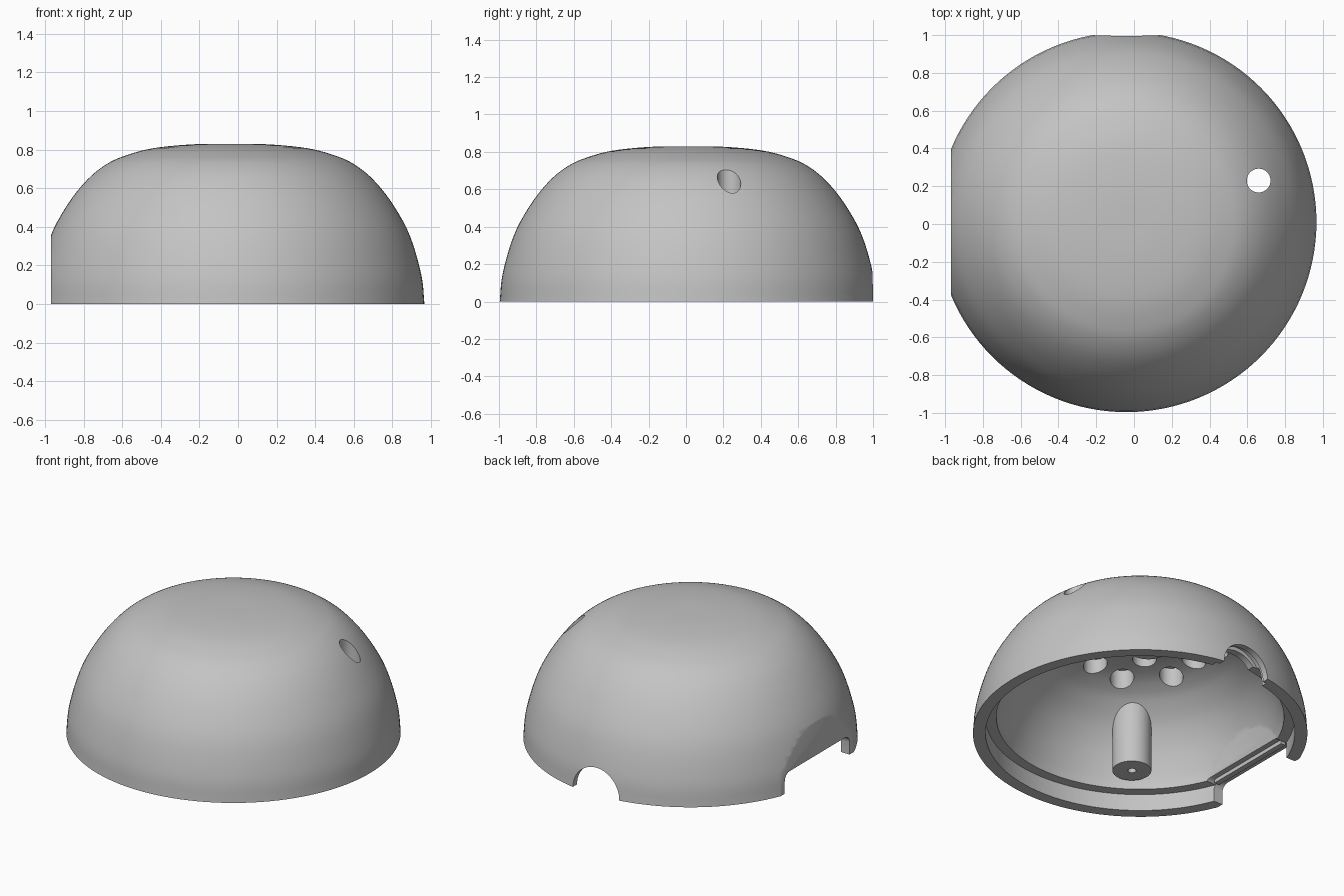
import bpy, bmesh, math
from mathutils import Matrix, Vector

old = bpy.data.objects.get("Cube")
if old:
    bpy.data.objects.remove(old, do_unlink=True)

CX, CY = -0.04, 0.01          # dome axis

grey = bpy.data.materials.new("plain_grey")
grey.use_nodes = True
COLOUR = (0.55, 0.55, 0.55, 1)
grey.diffuse_color = COLOUR
grey.node_tree.nodes["Principled BSDF"].inputs["Base Color"].default_value = COLOUR


def finish(name, bm):
    bmesh.ops.recalc_face_normals(bm, faces=bm.faces)
    mesh = bpy.data.meshes.new(name)
    bm.to_mesh(mesh)
    bm.free()
    mesh.materials.append(grey)
    obj = bpy.data.objects.new(name, mesh)
    bpy.context.collection.objects.link(obj)
    return obj


def smooth_curve(pts, steps=5):
    """Catmull-Rom curve through profile points."""
    p = [Vector(q) for q in pts]
    p = [2 * p[0] - p[1]] + p + [Vector((-p[-2].x, p[-2].y))]
    out = []
    for a, b, c, d in zip(p, p[1:], p[2:], p[3:]):
        for i in range(steps):
            t = i / steps
            out.append(0.5 * (2 * b + (c - a) * t + (2 * a - 5 * b + 4 * c - d) * t * t
                              + (3 * b - a - 3 * c + d) * t ** 3))
    return out + [p[-2]]


def lathe(name, profile, segments=128):
    bm = bmesh.new()
    vs = [bm.verts.new((CX + r, CY, z)) for r, z in profile]
    edges = [bm.edges.new(e) for e in zip(vs, vs[1:])]
    bmesh.ops.spin(bm, geom=vs + edges, cent=(CX, CY, 0), axis=(0, 0, 1),
                   angle=math.tau, steps=segments)
    bmesh.ops.remove_doubles(bm, verts=bm.verts, dist=0.0001)
    return finish(name, bm)


def cylinder(name, centre, radius, depth, along_y=False, segments=40):
    bm = bmesh.new()
    m = Matrix.Translation(centre)
    if along_y:
        m = m @ Matrix.Rotation(math.pi / 2, 4, 'X')
    bmesh.ops.create_cone(bm, cap_ends=True, segments=segments, radius1=radius,
                          radius2=radius, depth=depth, matrix=m)
    return finish(name, bm)


def box(name, low, high, round_x=0):
    low, high = Vector(low), Vector(high)
    bm = bmesh.new()
    bmesh.ops.create_cube(bm, size=1, matrix=Matrix.Translation((low + high) / 2)
                          @ Matrix.Diagonal((*(high - low), 1)))
    if round_x:   # round the upper edges that run along x
        es = [e for e in bm.edges if abs(e.verts[0].co.x - e.verts[1].co.x) > 0.01
              and e.verts[0].co.z > (low.z + high.z) / 2]
        bmesh.ops.bevel(bm, geom=es, offset=round_x, segments=6, profile=0.5, affect='EDGES')
    return finish(name, bm)


def cut(target, *cutters):
    for c in cutters:
        c.hide_render = True
        mod = target.modifiers.new("cut", 'BOOLEAN')
        mod.operation, mod.solver, mod.object = 'DIFFERENCE', 'EXACT', c
        bpy.context.view_layer.objects.active = target
        bpy.ops.object.modifier_apply(modifier=mod.name)
        bpy.data.objects.remove(c, do_unlink=True)


# Outer dome with one flattened side
outer = smooth_curve([(1.006, 0), (0.99, 0.15), (0.93, 0.355), (0.84, 0.52), (0.74, 0.645),
                      (0.64, 0.725), (0.54, 0.77), (0.4, 0.807), (0.2, 0.827), (0, 0.83)])
dome = lathe("dome_shell", [(0, 0)] + [tuple(p) for p in outer])
cut(dome, box("side_trim", (-1.3, -1, -0.2), (-0.97, 1, 1)))

# Cavity with a stepped rim, flat inner side wall and two screw posts left standing
inner = smooth_curve([(0.865, 0.11), (0.855, 0.18), (0.8, 0.33), (0.72, 0.46), (0.62, 0.56),
                      (0.54, 0.615), (0.43, 0.66), (0.25, 0.69), (0, 0.695)])
cavity = lathe("cavity", [(0, -0.1), (0.93, -0.1), (0.93, 0.11)] + [tuple(p) for p in inner])
posts = [(CX + s * 0.43, CY + s * 0.59) for s in (-1, 1)]
cut(cavity, box("inner_wall", (-1.2, -1, 0.112), (-0.85, 1, 1)),
    *[cylinder("screw_post", (x, y, 0.66), 0.117, 1.0) for x, y in posts])
cut(dome, cavity)

# Pilot holes in the posts
cut(dome, *[cylinder("pilot_hole", (x, y, 0.2), 0.025, 0.3, segments=20) for x, y in posts])

# Grid of blind pockets in the ceiling
STEP = 0.21
for i in range(-2, 3):
    for j in range(-2, 3):
        if abs(i) + abs(j) < 4:
            cut(dome, cylinder("pocket", (CX + i * STEP, CY + j * STEP, 0.64), 0.072, 0.2,
                               segments=28))

# Sloping-surface through hole
cut(dome, cylinder("through_hole", (0.66, 0.23, 0.7), 0.063, 0.8))

# Rear arch with a shallow retaining groove
cut(dome, cylinder("rear_arch", (CX, 1.0, 0), 0.17, 0.5, along_y=True, segments=56),
    cylinder("arch_groove", (CX, 0.935, 0), 0.195, 0.045, along_y=True, segments=56))

# Side notch with rounded corners
cut(dome, box("side_notch", (-1.2, CY - 0.34, -0.1), (-0.8, CY + 0.34, 0.13), 0.05))

# Lip hanging along the top of the notch
lip = box("notch_lip", (-0.92, CY - 0.31, 0.105), (-0.885, CY + 0.31, 0.15))

# Smooth shading with crisp rims
for obj in (dome, lip):
    bpy.ops.object.select_all(action='DESELECT')
    obj.select_set(True)
    bpy.context.view_layer.objects.active = obj
    bpy.ops.object.shade_smooth_by_angle(angle=math.radians(30))
